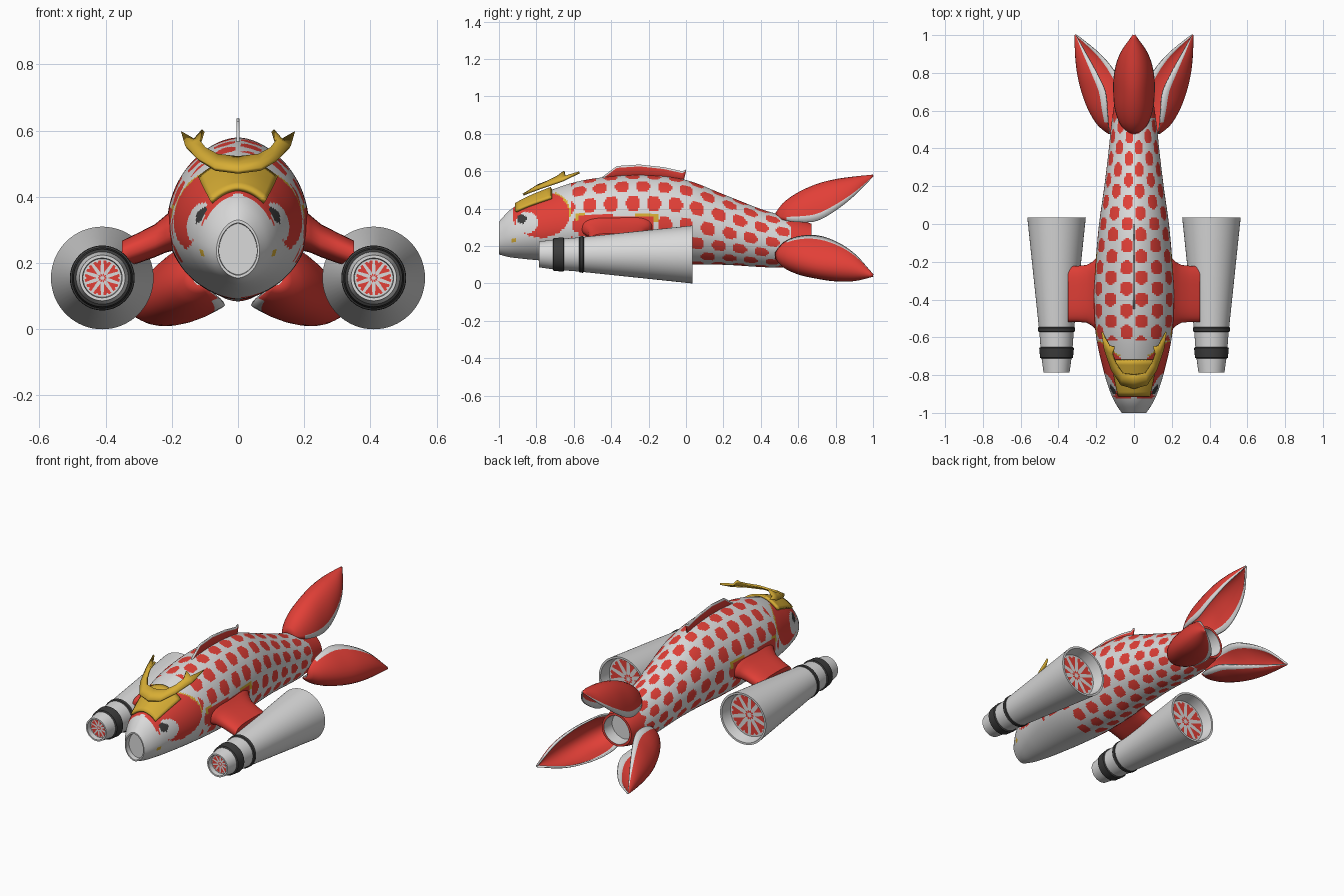
import bpy, bmesh
from math import sin, cos, pi, copysign, floor, hypot
from mathutils import Vector

old = bpy.data.objects.get("Cube")
if old:
    bpy.data.objects.remove(old, do_unlink=True)


def material(name, color):
    mat = bpy.data.materials.new(name)
    mat.use_nodes = True
    mat.diffuse_color = (*color, 1)
    mat.node_tree.nodes["Principled BSDF"].inputs["Base Color"].default_value = (*color, 1)
    return mat


WHITE, RED, GOLD, DARK = range(4)
PALETTE = [material("shell white", (.7, .7, .7)), material("koi red", (.76, .05, .038)),
           material("gold", (.68, .42, .035)), material("dark rubber", (.045, .045, .045))]


def finish(name, bm, thickness=0, rim=0, recalc=True, angle=.7):
    """Turn a bmesh into a smooth shaded object, optionally thickened."""
    if recalc:
        bmesh.ops.recalc_face_normals(bm, faces=bm.faces)
    mesh = bpy.data.meshes.new(name)
    bm.to_mesh(mesh)
    bm.free()
    for mat in PALETTE:
        mesh.materials.append(mat)
    obj = bpy.data.objects.new(name, mesh)
    bpy.context.collection.objects.link(obj)
    if thickness:
        mod = obj.modifiers.new("thickness", 'SOLIDIFY')
        mod.thickness = thickness
        mod.offset = 0
        mod.material_offset_rim = rim
    bpy.ops.object.select_all(action='DESELECT')
    obj.select_set(True)
    bpy.context.view_layer.objects.active = obj
    bpy.ops.object.shade_smooth_by_angle(angle=angle)
    return obj


def loft(name, rows, paint, closed=True, caps=False, **options):
    """Skin a list of point rows; paint(center, row, column) picks the colour."""
    bm = bmesh.new()
    grid = [[bm.verts.new(p) for p in row] for row in rows]
    count = len(rows[0])
    for i in range(len(grid) - 1):
        for j in range(count if closed else count - 1):
            k = (j + 1) % count
            face = bm.faces.new((grid[i][j], grid[i][k], grid[i + 1][k], grid[i + 1][j]))
            face.material_index = paint(face.calc_center_median(), i, j)
    if caps:
        for row, index in ((grid[0], 0), (grid[-1], len(grid) - 2)):
            face = bm.faces.new(row)
            face.material_index = paint(face.calc_center_median(), index, 0)
    return finish(name, bm, **options)


def sample(table, y):
    """Smooth interpolation through stations whose first value is y."""
    i = max(k for k in range(len(table) - 1) if k == 0 or table[k][0] <= y)
    a, b = table[i], table[i + 1]
    before, after = table[max(i - 1, 0)], table[min(i + 2, len(table) - 1)]
    step = b[0] - a[0]
    u = (y - a[0]) / step
    result = []
    for c in range(1, len(a)):
        m = (b[c] - before[c]) / (b[0] - before[0]) * step
        n = (after[c] - a[c]) / (after[0] - a[0]) * step
        d = a[c] - b[c]
        result.append(a[c] + u * (m + u * (-3 * d - 2 * m - n + u * (2 * d + m + n))))
    return result


# Fish body: y, bottom, top, half width
BODY = [(-1, .155, .33, .065), (-.95, .142, .385, .098), (-.9, .135, .42, .122),
        (-.8, .125, .468, .155), (-.6, .11, .54, .2), (-.4, .095, .572, .214),
        (-.2, .09, .578, .203), (0, .1, .553, .185), (.2, .1, .477, .157),
        (.4, .088, .398, .133), (.5, .085, .368, .123), (.6, .1, .34, .11),
        (.67, .12, .32, .1)]
AROUND, ALONG = 112, 200


def body_point(y, t, grow=0.0):
    low, high, width = sample(BODY, y)
    mid = low + .46 * (high - low)
    height = (high - mid if cos(t) > 0 else mid - low) + grow
    side = copysign(abs(sin(t)) ** 1.12, sin(t))
    return Vector(((width + grow) * side, y, mid + height * cos(t)))


def body_paint(c, i, j):
    y, z = c.y, c.z
    if i < 3 or i > ALONG + 2:
        return WHITE
    # Eyes, face mask and whisker marks
    if hypot(y + .877, z - .345) < .025:
        return DARK
    if hypot(y + .85, z - .325) < .057:
        return WHITE
    mask = hypot((y + .775) / .152, (z - .37) / .125)
    if mask < 1:
        return RED
    if (mask < 1.07 and y > -.7 and z > .36) or hypot(y + .92, z - .23) < .012:
        return GOLD
    # Coloured patch where the struts meet the body
    patch = max(abs(y + .37) / .2, abs(z - .31) / .055)
    if patch < 1:
        return RED
    if patch < 1.12 and z > .33 and abs(y + .37) > .1:
        return GOLD
    if y > .56:
        return RED
    if y < -.62 or (z < .2 and y < -.42):
        return WHITE
    # Staggered scales
    v = (j + .5) / AROUND * 14
    column = floor(v)
    u = y / .115 + .5 * (column % 2)
    du, dv = u - floor(u) - .5, v - column - .5
    bump = hypot(du / .33, dv / .44) + .12 * abs(dv) - .15 * du
    return RED if bump < 1 else WHITE


angles = [2 * pi * j / AROUND for j in range(AROUND)]
rows = [[body_point(-1 + 1.67 * i / ALONG, t) for t in angles] for i in range(ALONG + 1)]


def inset(row, scale, shift):
    center = sum(row, Vector()) / len(row)
    return [center + (p - center) * scale + Vector((0, shift, 0)) for p in row]


mouth, tail = rows[0], rows[-1]
rows = [inset(mouth, .88, .03), inset(mouth, .9, 0)] + rows
rows += [inset(tail, .86, 0), inset(tail, .8, -.07)]
loft("fish_body", rows, body_paint, caps=True)

# Gold brow plate hugging the head
plate = [[body_point(-.91 + .19 * i / 8, -.72 + 1.44 * j / 16, .01) for j in range(17)]
         for i in range(9)]
loft("brow_plate", plate, lambda c, i, j: GOLD, closed=False, thickness=.014)

# Horned crest: outer and inner edges of one half, then mirrored
outer = [(0, -.87, .475), (.07, -.85, .484), (.12, -.77, .513), (.157, -.66, .55), (.17, -.57, .594)]
inner = [(0, -.80, .518), (.06, -.79, .525), (.095, -.74, .545), (.114, -.69, .57), (.105, -.65, .6)]
half = [[Vector(a), (Vector(a) + Vector(b)) / 2, Vector(b)] for a, b in zip(outer, inner)]
half[-1][1] = Vector((.13, -.645, .572))
flipped = [[Vector((-p.x, p.y, p.z)) for p in row] for row in half[:0:-1]]
loft("horned_crest", flipped + half, lambda c, i, j: GOLD, closed=False, thickness=.012)

# Dorsal fin with a pale upper edge
FIN = [(-.45, .568), (-.37, .628), (-.25, .636), (-.12, .622), (-.02, .6), (0, .61)]
fin_rows = []
for y, top in FIN:
    root = min(sample(BODY, min(y, -.02))[1] - .02, top - .015)
    fin_rows.append([Vector((0, min(y, -.015), root)), Vector((0, y, top - .01)), Vector((0, y, top))])
loft("dorsal_fin", fin_rows, lambda c, i, j: WHITE if j else RED, closed=False, thickness=.008)

# Three petal tail fins: y, ridge radius, edge radius, half width
PETAL = [(.48, .15, .14, .015), (.52, .205, .12, .062), (.6, .262, .108, .095),
         (.7, .307, .115, .105), (.8, .333, .17, .1), (.9, .347, .25, .07), (1, .357, .353, .002)]


def petal_point(y, t, turn):
    ridge, edge, width = sample(PETAL, y)
    x, r = width * sin(t), edge + (ridge - edge) * cos(t)
    return Vector((x * cos(turn) + r * sin(turn), y, .22 + r * cos(turn) - x * sin(turn)))


for name, turn in (("upper", 0), ("left", 2 * pi / 3), ("right", -2 * pi / 3)):
    petal = [[petal_point(.48 + .52 * i / 26, -pi / 2 + pi * j / 16, turn) for j in range(17)]
             for i in range(27)]
    loft(name + "_tail_fin", petal, lambda c, i, j: WHITE if j in (0, 15) and i > 2 else RED,
         closed=False, thickness=.01, rim=-1)

# Struts: x, half length, height, half thickness
STRUT = [(.14, .205, .325, .07), (.19, .2, .305, .066), (.22, .17, .287, .056),
         (.25, .153, .268, .05), (.3, .148, .246, .046), (.35, .148, .226, .042)]

# Engine outline: radius, y, colour of the band that follows
ENGINE = [(.058, -.755, WHITE), (.06, -.785, WHITE), (.069, -.785, WHITE), (.079, -.712, DARK),
          (.087, -.708, DARK), (.092, -.656, DARK), (.085, -.652, WHITE), (.091, -.572, DARK),
          (.097, -.568, DARK), (.098, -.55, DARK), (.094, -.546, WHITE), (.155, .035, WHITE),
          (.143, .035, WHITE), (.13, -.03, WHITE)]


def rotor(name, x, y, radius, facing):
    """Thin red petals laid on an engine end disc."""
    bm = bmesh.new()
    blade = [(.3, 0), (.5, -.12), (.95, -.24), (.97, -.1), (.86, 0), (.97, .1), (.95, .24), (.5, .12)]
    seed = [(.08, 0), (.18, -.3), (.26, 0), (.18, .3)]
    for k in range(10):
        for shape in (blade, seed):
            ring = [(r * radius, a + k * pi / 5) for r, a in shape]
            face = bm.faces.new([bm.verts.new((x + r * cos(a), y, .155 + r * sin(a))) for r, a in ring])
            face.material_index = RED
            face.normal_update()
            if face.normal.y * facing < 0:
                face.normal_flip()
    finish(name, bm, recalc=False)


for label, side in (("left", 1), ("right", -1)):
    strut = []
    for x, length, z, thick in STRUT:
        ring = [2 * pi * k / 40 for k in range(40)]
        strut.append([Vector((side * x, -.37 + length * copysign(abs(cos(a)) ** .6, cos(a)),
                              z + thick * copysign(abs(sin(a)) ** .8, sin(a)))) for a in ring])
    loft(label + "_strut", strut, lambda c, i, j: RED, caps=True)

    x = side * .41
    engine = [[Vector((x + r * cos(2 * pi * k / 64), y, .155 + r * sin(2 * pi * k / 64)))
               for k in range(64)] for r, y, band in ENGINE]
    loft(label + "_engine", engine, lambda c, i, j: ENGINE[i][2], caps=True, angle=.5)
    rotor(label + "_intake_rotor", x, -.758, .055, -1)
    rotor(label + "_exhaust_rotor", x, -.027, .124, 1)
